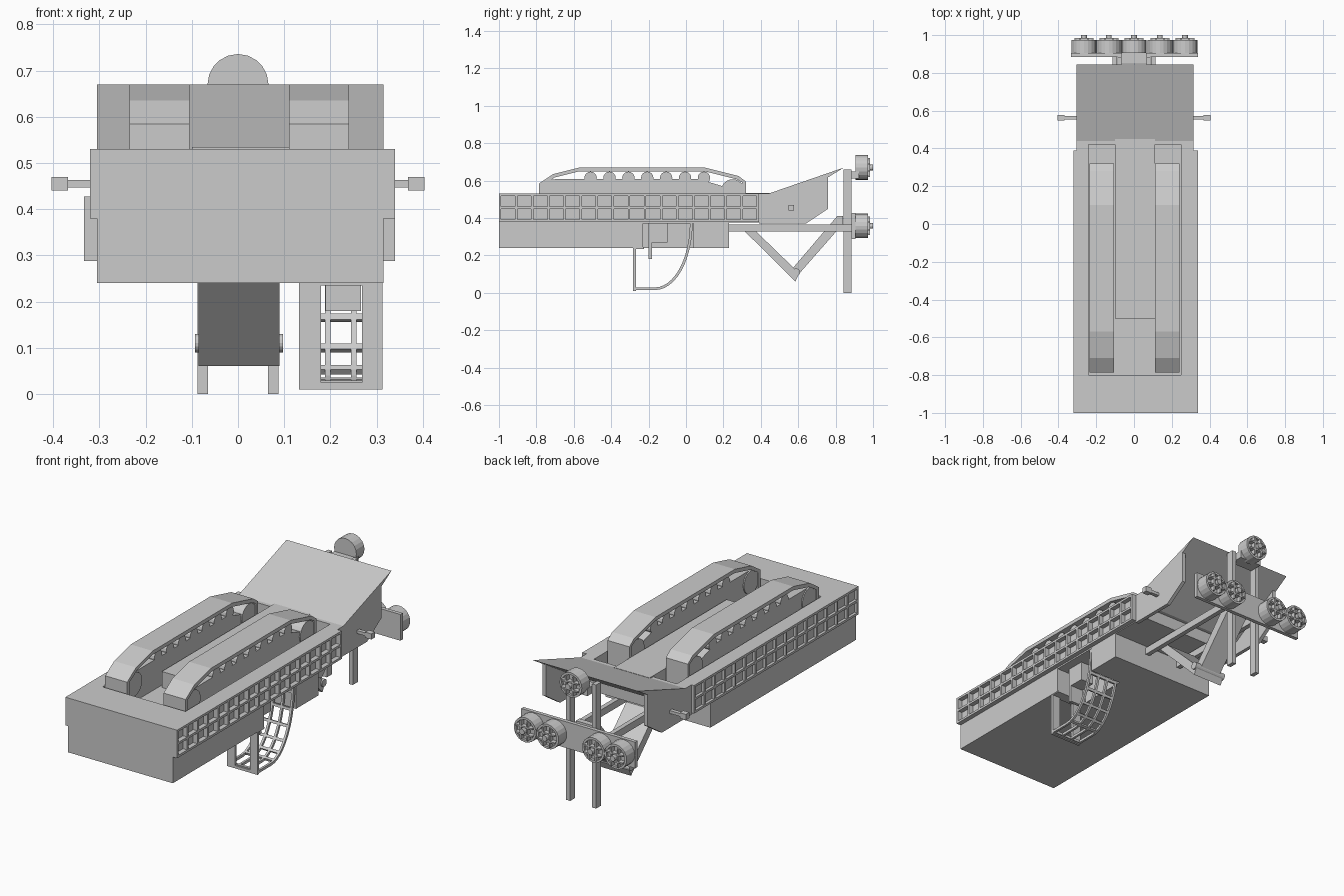
import bpy, bmesh, math
from mathutils import Matrix, Vector

if "Cube" in bpy.data.objects:
    bpy.data.objects.remove(bpy.data.objects["Cube"], do_unlink=True)

grey = bpy.data.materials.new("plain grey")
grey.use_nodes = True
COLOUR = (0.6, 0.6, 0.6, 1)
grey.diffuse_color = COLOUR
grey.node_tree.nodes["Principled BSDF"].inputs["Base Color"].default_value = COLOUR


def finish(name, bm):
    bmesh.ops.recalc_face_normals(bm, faces=bm.faces)
    mesh = bpy.data.meshes.new(name)
    bm.to_mesh(mesh)
    bm.free()
    mesh.materials.append(grey)
    obj = bpy.data.objects.new(name, mesh)
    bpy.context.collection.objects.link(obj)
    return obj


def add_box(bm, x, y, z):
    size = [b - a for a, b in (x, y, z)]
    mid = [(a + b) / 2 for a, b in (x, y, z)]
    bmesh.ops.create_cube(bm, size=1, matrix=Matrix.Translation(mid) @ Matrix.Diagonal(size + [1]))


def add_cyl(bm, centre, radius, depth, axis, sides=16):
    turn = Vector((0, 0, 1)).rotation_difference(Vector(axis)).to_matrix().to_4x4()
    bmesh.ops.create_cone(bm, cap_ends=True, segments=sides, radius1=radius, radius2=radius,
                          depth=depth, matrix=Matrix.Translation(centre) @ turn)


def add_prism(bm, profile, x):
    # Side profile of (y, z) points, extruded across x
    face = bm.faces.new([bm.verts.new((x[0], y, z)) for y, z in profile])
    out = bmesh.ops.extrude_face_region(bm, geom=[face])
    verts = [v for v in out["geom"] if isinstance(v, bmesh.types.BMVert)]
    bmesh.ops.translate(bm, vec=(x[1] - x[0], 0, 0), verts=verts)


def box(name, x, y, z):
    bm = bmesh.new()
    add_box(bm, x, y, z)
    return finish(name, bm)


def prism(name, profile, x):
    bm = bmesh.new()
    add_prism(bm, profile, x)
    return finish(name, bm)


def cut(obj, x, y, z):
    cutter = box("cutter", x, y, z)
    cutter.hide_render = True
    mod = obj.modifiers.new("cut", "BOOLEAN")
    mod.operation = "DIFFERENCE"
    mod.object = cutter
    bpy.context.view_layer.objects.active = obj
    bpy.ops.object.modifier_apply(modifier=mod.name)
    bpy.data.objects.remove(cutter, do_unlink=True)


def offset(path, t):
    # Parallel copy of an open path, used to give strips a thickness
    out = []
    for i, p in enumerate(path):
        a, b = Vector(path[max(i - 1, 0)]), Vector(path[min(i + 1, len(path) - 1)])
        d = (b - a).normalized()
        out.append((p[0] + d.y * t, p[1] - d.x * t))
    return out


def strip(bm, path, t, x):
    add_prism(bm, list(path) + offset(path, t)[::-1], x)


LEFT, RIGHT = 0.315, -0.305

# Hull: deck with a sunken bay, lower body with a pocket for the basket
deck = box("upper_hull", (RIGHT, LEFT), (-1, 0.45), (0.375, 0.53))
cut(deck, (-0.24, 0.25), (-0.8, 0.43), (0.45, 0.6))
lower = box("lower_hull", (RIGHT, LEFT), (-1, 0.23), (0.24, 0.38))
cut(lower, (0.13, 0.4), (-0.23, 0.04), (0.2, 0.372))
box("bay_centre_slab", (-0.1, 0.11), (-0.5, 0.45), (0.44, 0.535))

# Lattice panels along both sides
for name, x in (("left_lattice", (LEFT, 0.34)), ("right_lattice", (-0.32, RIGHT))):
    bm = bmesh.new()
    for z in (0.38, 0.449, 0.518):
        add_box(bm, x, (-1, 0.39), (z, z + 0.012))
    columns = 16
    for i in range(columns + 1):
        y = -1 + i * 1.378 / columns
        add_box(bm, x, (y, y + 0.012), (0.38, 0.53))
    finish(name, bm)

# Track units: arched cover, inner body, rollers and end wheels
COVER = [(-0.785, 0.46), (-0.785, 0.585), (-0.71, 0.635), (-0.57, 0.67),
         (0.1, 0.67), (0.28, 0.625), (0.32, 0.595), (0.32, 0.46)]
BODY = [(-0.7, 0.45), (-0.7, 0.608), (0.07, 0.608), (0.23, 0.56), (0.28, 0.45)]
for name, x0 in (("left", 0.11), ("right", -0.235)):
    x = (x0, x0 + 0.13)
    inner = (x0 + 0.01, x0 + 0.12)
    bm = bmesh.new()
    strip(bm, COVER, 0.02, x)
    finish(name + "_track_cover", bm)
    prism(name + "_track_body", BODY, inner)
    bm = bmesh.new()
    for i in range(7):
        add_cyl(bm, (x0 + 0.065, -0.51 + i * 0.101, 0.615), 0.033, 0.11, (1, 0, 0))
    finish(name + "_rollers", bm)
    bm = bmesh.new()
    for y in (-0.715, 0.25):
        add_cyl(bm, (x0 + 0.065, y, 0.545), 0.062, 0.122, (1, 0, 0), 24)
    finish(name + "_end_wheels", bm)

# Sloped rear ramp with side walls
prism("rear_ramp", [(0.42, 0.53), (0.44, 0.53), (0.845, 0.67), (0.47, 0.44), (0.42, 0.44)], (RIGHT, LEFT))
WALL = [(0.39, 0.53), (0.44, 0.53), (0.76, 0.63), (0.76, 0.45), (0.64, 0.37), (0.39, 0.37)]
for name, x in (("left_ramp_wall", (LEFT - 0.02, LEFT)), ("right_ramp_wall", (RIGHT, RIGHT + 0.02))):
    prism(name, WALL, x)

# Side arms, posts and long beams in mirrored pairs
for name, s in (("left", 1), ("right", -1)):
    def span(a, b):
        return tuple(sorted((s * a, s * b)))
    bm = bmesh.new()
    add_box(bm, span(0.3, 0.37), (0.553, 0.573), (0.447, 0.463))
    add_box(bm, span(0.368, 0.404), (0.548, 0.578), (0.44, 0.47))
    finish(name + "_side_arm", bm)
    box(name + "_post", span(0.065, 0.088), (0.843, 0.885), (0, 0.66))
    box(name + "_beam", span(0.09, 0.115), (0.23, 0.89), (0.328, 0.366))

# Folding V support and its hinge pin
prism("front_support_plate", [(0.315, 0.328), (0.585, 0.06), (0.605, 0.105), (0.375, 0.328)], (-0.085, 0.09))
prism("rear_support_plate", [(0.565, 0.125), (0.59, 0.085), (0.84, 0.37), (0.84, 0.412), (0.81, 0.412)],
      (-0.06, 0.063))
bm = bmesh.new()
add_cyl(bm, (0.002, 0.59, 0.11), 0.02, 0.19, (1, 0, 0))
finish("hinge_pin", bm)

# Lamp bar and five lamps with grilles
box("lamp_bar", (-0.333, 0.34), (0.885, 0.905), (0.288, 0.428))
box("top_lamp_mount", (-0.065, 0.065), (0.85, 0.925), (0.61, 0.65))


def lamp(name, x, z):
    bm = bmesh.new()
    r = 0.066
    add_cyl(bm, (x, 0.9325, z), r, 0.055, (0, 1, 0), 20)
    # Raised rim as a ring of short blocks
    rings = []
    for rad, y in ((r, 0.955), (r, 0.973), (r - 0.012, 0.973), (r - 0.012, 0.955)):
        rings.append([bm.verts.new((x + rad * math.cos(math.tau * i / 20), y,
                                    z + rad * math.sin(math.tau * i / 20))) for i in range(20)])
    for a, b in zip(rings, rings[1:] + rings[:1]):
        for i in range(20):
            j = (i + 1) % 20
            bm.faces.new((a[i], a[j], b[j], b[i]))
    # Grille bars and hub
    for d in (-0.02, 0.02):
        add_box(bm, (x + d - 0.004, x + d + 0.004), (0.955, 0.985), (z - 0.05, z + 0.05))
        add_box(bm, (x - 0.05, x + 0.05), (0.955, 0.985), (z + d - 0.004, z + d + 0.004))
    add_cyl(bm, (x, 0.975, z), 0.015, 0.05, (0, 1, 0), 12)
    finish(name, bm)


for i, x in enumerate((-0.265, -0.133, 0.137, 0.27)):
    lamp("lamp_%d" % (i + 1), x, 0.358)
lamp("top_lamp", 0, 0.67)

# Hanging basket: framed front and curved lattice floor
X0, X1 = 0.132, 0.313
bm = bmesh.new()
for x in ((X0, 0.18), (0.268, X1)):
    add_box(bm, x, (-0.283, -0.268), (0.01, 0.245))
for z in ((0.01, 0.025), (0.235, 0.25)):
    add_box(bm, (X0, X1), (-0.283, -0.268), z)
add_box(bm, (X0, X1), (-0.283, -0.225), (0.235, 0.245))
finish("basket_front", bm)

curve = [(-0.275, 0.015), (-0.165, 0.015)]
for i in range(1, 13):
    a = math.radians(90 * i / 12)
    curve.append((-0.165 + 0.2 * math.sin(a), 0.375 - 0.36 * math.cos(a)))
bm = bmesh.new()
for i in range(4):
    x = X0 + i * (X1 - X0 - 0.012) / 3
    strip(bm, curve, -0.014, (x, x + 0.012))
for i in range(0, len(curve) - 1, 2):
    a, b = Vector(curve[i]), Vector(curve[i + 1])
    end = a + (b - a).normalized() * 0.014
    strip(bm, [tuple(a), tuple(end)], -0.014, (X0, X1))
finish("basket_lattice", bm)

# Seat block inside the basket
bm = bmesh.new()
add_box(bm, (0.19, 0.266), (-0.2, -0.1), (0.27, 0.375))
add_box(bm, (0.19, 0.266), (-0.2, -0.183), (0.18, 0.28))
finish("basket_seat", bm)
